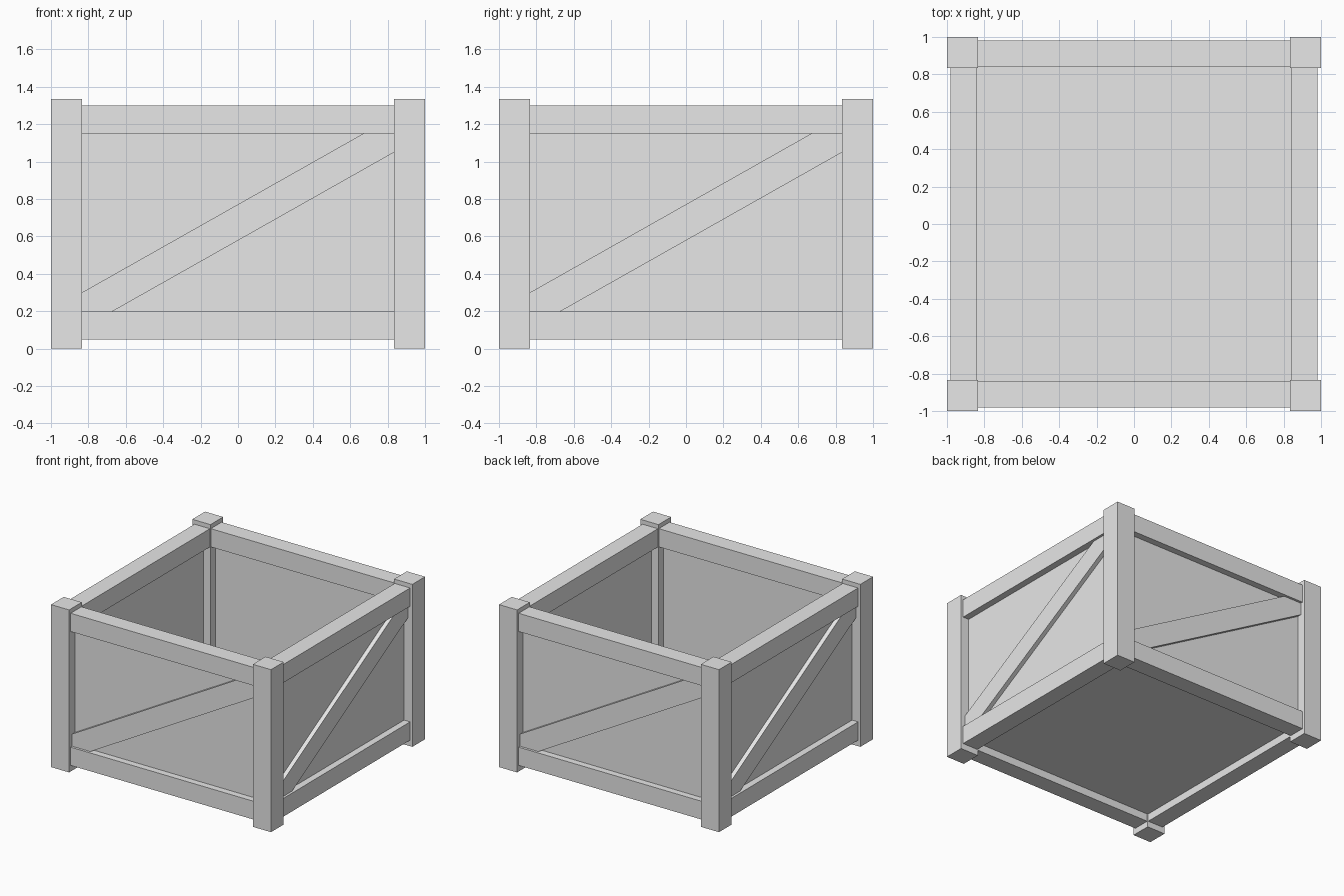
import bpy
import bmesh
from math import pi
from mathutils import Matrix

if "Cube" in bpy.data.objects:
    bpy.data.objects.remove(bpy.data.objects["Cube"], do_unlink=True)

GREY = (0.8, 0.8, 0.8, 1.0)
mat = bpy.data.materials.new("light grey")
mat.use_nodes = True
mat.diffuse_color = GREY
mat.node_tree.nodes["Principled BSDF"].inputs["Base Color"].default_value = GREY

HEIGHT = 1.335
POST_IN = 0.835                  # inner face of the corner posts
RAIL_IN, RAIL_OUT = 0.84, 0.98   # depth range of the rails
PANEL_IN, PANEL_OUT = 0.9, 0.925
BRACE_OUT = 0.96
LOW, HIGH = (0.05, 0.2), (1.15, 1.3)  # height ranges of the rails


def prism(name, outline, y0, y1, turn=0):
    """Extrude an (x, z) outline from y0 to y1, then turn it about z in quarters."""
    bm = bmesh.new()
    face = bm.faces.new([bm.verts.new((x, y0, z)) for x, z in outline])
    ext = bmesh.ops.extrude_face_region(bm, geom=[face])
    verts = [v for v in ext["geom"] if isinstance(v, bmesh.types.BMVert)]
    bmesh.ops.translate(bm, verts=verts, vec=(0, y1 - y0, 0))
    bmesh.ops.recalc_face_normals(bm, faces=bm.faces[:])
    bm.transform(Matrix.Rotation(turn * pi / 2, 4, "Z"))
    mesh = bpy.data.meshes.new(name)
    bm.to_mesh(mesh)
    bm.free()
    mesh.materials.append(mat)
    obj = bpy.data.objects.new(name, mesh)
    bpy.context.collection.objects.link(obj)
    return obj


def rect(x0, x1, z0, z1):
    return [(x0, z0), (x1, z0), (x1, z1), (x0, z1)]


# Diagonal brace, trimmed by the posts and rails
brace = [(-POST_IN, 0.3), (-POST_IN, LOW[1]), (-0.67, LOW[1]),
         (POST_IN, 1.05), (POST_IN, HIGH[0]), (0.67, HIGH[0])]

# Four identical sides, each with the post at its right end
for turn, side in enumerate(("front", "left", "back", "right")):
    prism(side + "_post", rect(POST_IN, 1, 0, HEIGHT), -1, -POST_IN, turn)
    for label, span in (("bottom", LOW), ("top", HIGH)):
        prism(f"{side}_{label}_rail", rect(-RAIL_IN, RAIL_IN, *span),
              -RAIL_OUT, -RAIL_IN, turn)
    prism(side + "_panel", rect(-0.86, 0.86, 0.15, 1.2),
          -PANEL_OUT, -PANEL_IN, turn)
    prism(side + "_brace", brace, -BRACE_OUT, -PANEL_OUT, turn)

# Floor board held in the bottom rails
prism("floor", rect(-0.86, 0.86, 0.1125, 0.1375), -0.86, 0.86)
